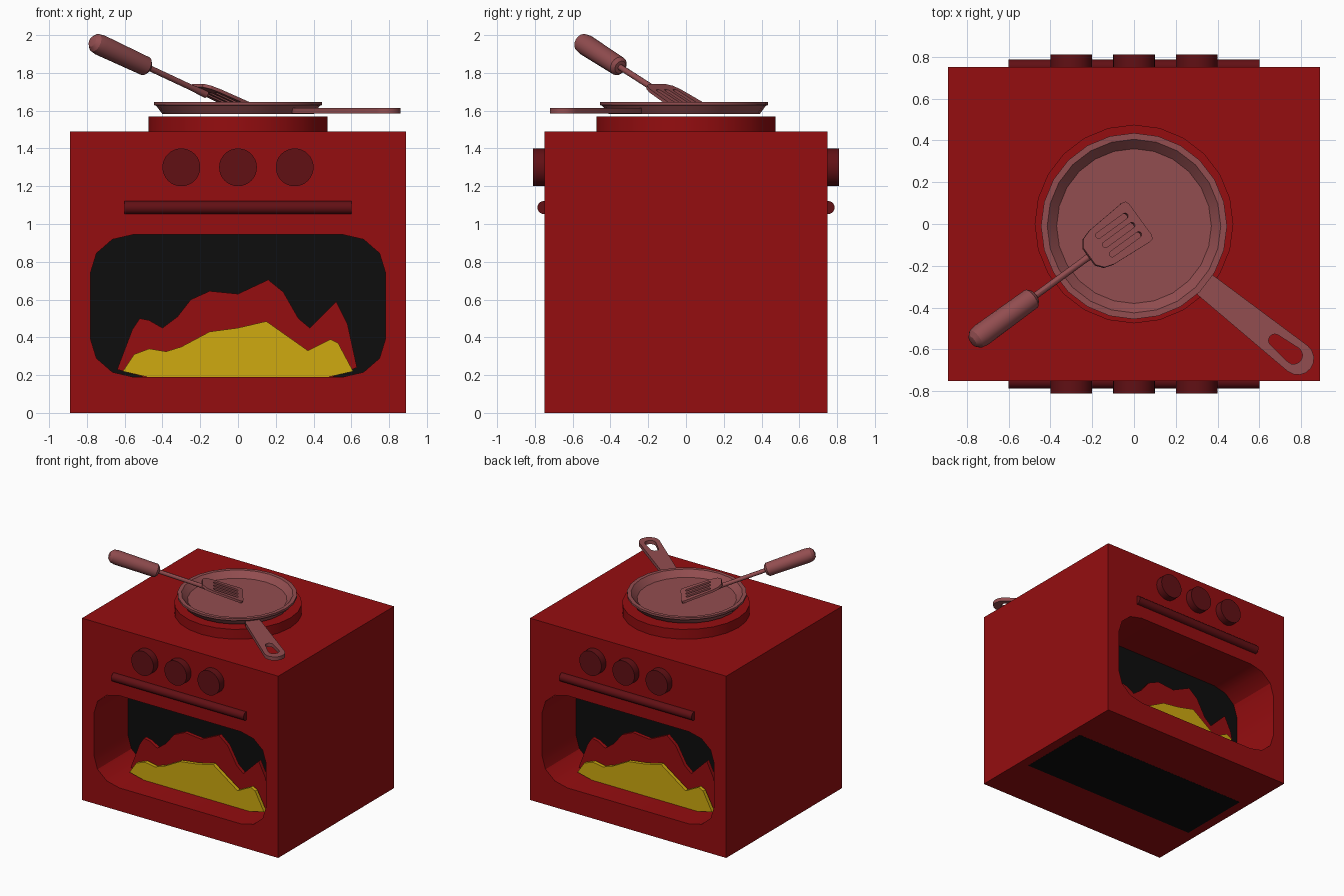
import bpy, bmesh
from math import sin, cos, pi, radians
from mathutils import Matrix, Vector

if "Cube" in bpy.data.objects:
    bpy.data.objects.remove(bpy.data.objects["Cube"])


def material(name, rgb):
    m = bpy.data.materials.new(name)
    m.diffuse_color = (*rgb, 1)
    m.use_nodes = True
    m.node_tree.nodes["Principled BSDF"].inputs["Base Color"].default_value = m.diffuse_color
    return m


RED = material("stove_red", (0.3, 0.004, 0.005))
DARK = material("dark_red", (0.12, 0.005, 0.007))
BLACK = material("black", (0.004, 0.004, 0.004))
YELLOW = material("yellow", (0.62, 0.4, 0.005))
PINK = material("pan_pink", (0.29, 0.075, 0.08))


def finish(name, bm, mat, matrix):
    bmesh.ops.remove_doubles(bm, verts=bm.verts, dist=1e-5)
    bmesh.ops.recalc_face_normals(bm, faces=bm.faces)
    me = bpy.data.meshes.new(name)
    bm.to_mesh(me)
    bm.free()
    me.materials.append(mat)
    ob = bpy.data.objects.new(name, me)
    bpy.context.collection.objects.link(ob)
    ob.matrix_world = matrix
    bpy.ops.object.select_all(action='DESELECT')
    ob.select_set(True)
    bpy.context.view_layer.objects.active = ob
    bpy.ops.object.shade_smooth_by_angle(angle=radians(30))
    return ob


def plate(name, loops, depth, mat, matrix):
    """Filled 2D outline (first loop) with holes (other loops), extruded along local z."""
    cu = bpy.data.curves.new(name + "_outline", 'CURVE')
    cu.dimensions, cu.fill_mode, cu.extrude = '2D', 'BOTH', depth / 2
    for pts in loops:
        sp = cu.splines.new('POLY')
        sp.points.add(len(pts) - 1)
        for p, (x, y) in zip(sp.points, pts):
            p.co = (x, y, 0, 1)
        sp.use_cyclic_u = True
    tmp = bpy.data.objects.new("outline", cu)
    bpy.context.collection.objects.link(tmp)
    bpy.context.view_layer.update()
    me = bpy.data.meshes.new_from_object(tmp.evaluated_get(bpy.context.evaluated_depsgraph_get()))
    bm = bmesh.new()
    bm.from_mesh(me)
    bpy.data.objects.remove(tmp)
    return finish(name, bm, mat, matrix)


def lathe(name, profile, mat, matrix, n=24):
    """Spin (radius, height) points round local z."""
    bm = bmesh.new()
    rings = [[bm.verts.new((r * cos(2 * pi * i / n), r * sin(2 * pi * i / n), z))
              for i in range(n)] for r, z in profile]
    for a, b in zip(rings, rings[1:]):
        for i in range(n):
            j = (i + 1) % n
            bm.faces.new((a[i], a[j], b[j], b[i]))
    bmesh.ops.remove_doubles(bm, verts=bm.verts, dist=1e-5)
    return finish(name, bm, mat, matrix)


def rod(r, z0, z1):
    return [(0, z0), (r, z0), (r, z1), (0, z1)]


def stadium(u0, u1, r0, r1, v=0, n=8):
    pts = [(u1 + r1 * cos(a), v + r1 * sin(a)) for a in [-pi / 2 + pi * i / n for i in range(n + 1)]]
    return pts + [(u0 + r0 * cos(a), v + r0 * sin(a)) for a in [pi / 2 + pi * i / n for i in range(n + 1)]]


T = Matrix.Translation
UPRIGHT = Matrix.Rotation(pi / 2, 4, 'X')      # local y -> up, local z -> front

# Body: a block with a rounded window running front to back
window = []
for sx, sz, a0 in ((1, 1, 0), (-1, 1, 90), (-1, -1, 180), (1, -1, 270)):
    for k in range(4):
        a = radians(a0 + 30 * k)
        window.append((sx * 0.55 + 0.23 * cos(a), 0.567 + sz * 0.178 + 0.2 * sin(a)))
outer = [(-0.89, 0), (0.89, 0), (0.89, 1.49), (-0.89, 1.49)]
plate("stove_body", [outer, window], 1.5, RED, UPRIGHT)

# Black core dividing the two ovens, visible underneath
core = [(-0.81, -0.001), (0.81, -0.001), (0.81, 1), (-0.81, 1)]
plate("oven_core", [core], 0.62, BLACK, UPRIGHT)

red_flame = [(-.64, .23), (-.56, .44), (-.52, .5), (-.47, .49), (-.4, .45), (-.32, .51), (-.25, .6),
             (-.15, .645), (0, .63), (.16, .705), (.24, .64), (.32, .5), (.38, .45), (.52, .59),
             (.58, .47), (.63, .24), (.5, .19), (-.5, .19)]
yellow_flame = [(-.61, .22), (-.55, .31), (-.47, .34), (-.38, .325), (-.3, .35), (-.15, .43), (0, .45),
                (.15, .485), (.37, .33), (.49, .39), (.53, .37), (.61, .22), (.48, .19), (-.48, .19)]

# Flames, knobs and door handle, on the front and again on the back
for side, turn in (("front", 0), ("back", pi)):
    R = Matrix.Rotation(turn, 4, 'Z')
    plate(side + "_red_flame", [red_flame], 0.03, RED, R @ T((0, -0.46, 0)) @ UPRIGHT)
    plate(side + "_yellow_flame", [yellow_flame], 0.03, YELLOW, R @ T((0, -0.52, 0)) @ UPRIGHT)
    for i, x in enumerate((-0.3, 0, 0.3)):
        lathe(f"{side}_knob_{i + 1}", rod(0.1, -0.02, 0.06), DARK, R @ T((x, -0.75, 1.3)) @ UPRIGHT, 32)
    lathe(side + "_door_handle", rod(0.035, -0.6, 0.6), DARK,
          R @ T((0, -0.752, 1.087)) @ Matrix.Rotation(pi / 2, 4, 'Y'), 16)

# Burner
lathe("burner", rod(0.475, 1.48, 1.57), RED, Matrix())

# Frying pan
lathe("pan", [(0, 1.582), (0.4, 1.582), (0.432, 1.625), (0.445, 1.63), (0.445, 1.647), (0.415, 1.647),
              (0.37, 1.6), (0, 1.6)], PINK, T((0, -0.01, 0)))
plate("pan_handle", [stadium(0.0, 0.56, 0.06, 0.078), stadium(0.42, 0.535, 0.03, 0.042)], 0.03, PINK,
      T((0.345, -0.295, 1.6)) @ Matrix.Rotation(radians(-38.5), 4, 'Z'))

# Spatula: frame with X towards the blade tip, Y across, Z normal to the blade
X = Vector((0.535, 0.39, -0.25)).normalized()
Y = Vector((0, 0, 1)).cross(X).normalized()
Z = X.cross(Y)
frame = T((-0.2, -0.145, 1.7)) @ Matrix((X, Y, Z)).transposed().to_4x4()
half = [(-0.03, 0.05), (0, 0.085), (0.05, 0.1), (0.265, 0.115), (0.285, 0.11), (0.292, 0.09)]
blade = half + [(u, -v) for u, v in reversed(half)]
slots = [stadium(0.07, 0.24, 0.014, 0.014, v) for v in (-0.055, 0, 0.055)]
plate("spatula_blade", [blade] + slots, 0.018, PINK, frame @ T((0, 0, 0.025)))
along = frame @ Matrix.Rotation(-pi / 2, 4, 'Y')   # local z -> away from the blade
lathe("spatula_shaft", [(0, -0.05), (0.02, -0.04), (0.016, 0.06), (0.016, 0.4), (0, 0.4)], PINK, along, 12)
lathe("spatula_grip", [(0, 0.365), (0.035, 0.367), (0.052, 0.385), (0.056, 0.7), (0.05, 0.735),
                       (0.03, 0.756), (0, 0.763)], PINK, along, 16)
